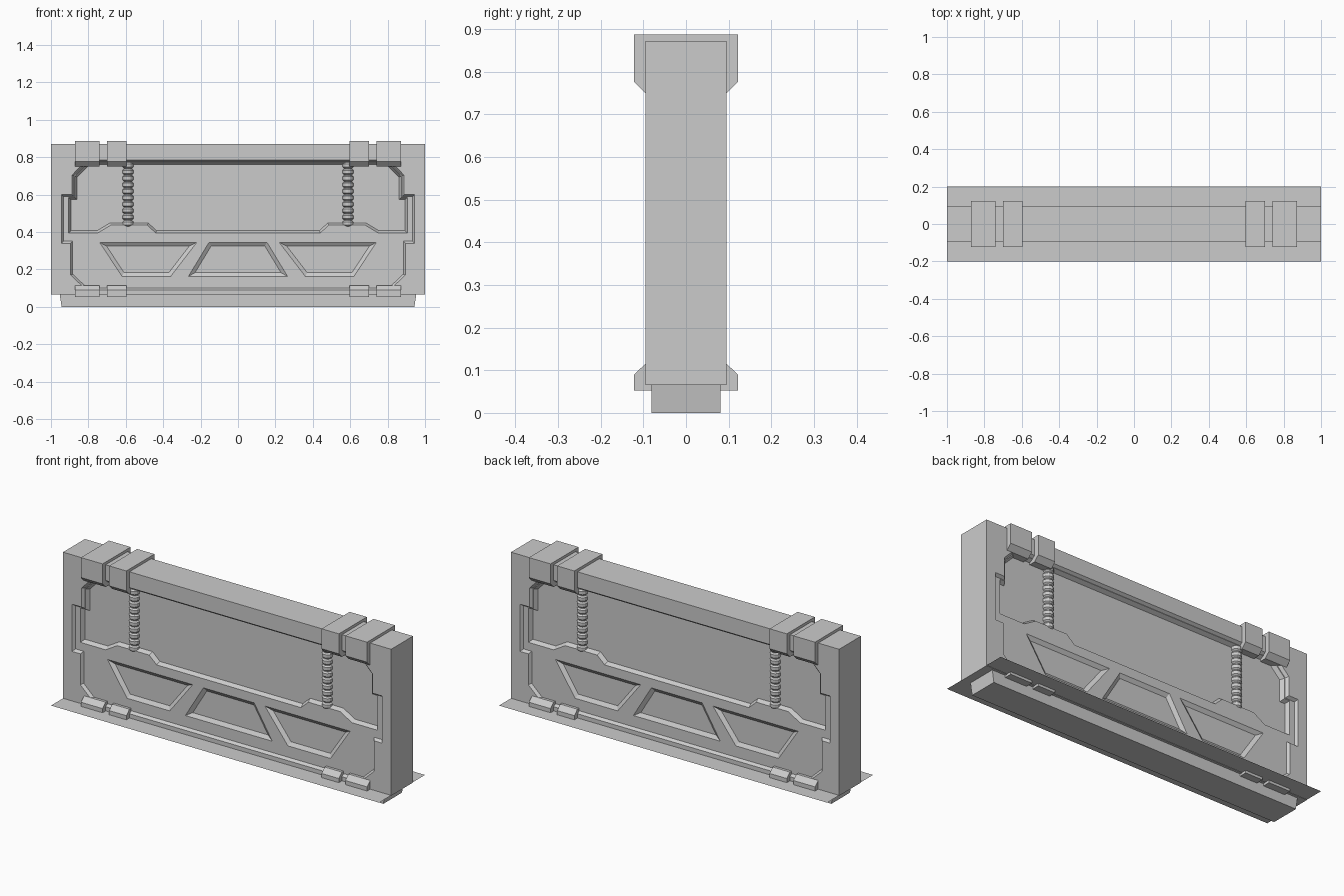
import bpy, bmesh, math
from mathutils import Vector

if "Cube" in bpy.data.objects:
    bpy.data.objects.remove(bpy.data.objects["Cube"])

FACE = 0.095  # half thickness of the wall


def finish(name, bm):
    bmesh.ops.recalc_face_normals(bm, faces=bm.faces)
    me = bpy.data.meshes.new(name)
    bm.to_mesh(me)
    bm.free()
    ob = bpy.data.objects.new(name, me)
    bpy.context.collection.objects.link(ob)
    return ob


def loft(bm, rings, cap=True):
    loops = [[bm.verts.new(p) for p in r] for r in rings]
    for a, b in zip(loops, loops[1:]):
        n = len(a)
        for i in range(n):
            bm.faces.new((a[i], a[(i + 1) % n], b[(i + 1) % n], b[i]))
    if cap:
        bm.faces.new(loops[0])
        bm.faces.new(loops[-1])


def inset_outline(pts, d):
    # mitred inward offset of a counter-clockwise outline
    out = []
    for i, p in enumerate(pts):
        p, a, b = Vector(p), Vector(pts[i - 1]), Vector(pts[(i + 1) % len(pts)])
        e, f = (p - a).normalized(), (b - p).normalized()
        n, m = Vector((-e.y, e.x)), Vector((-f.y, f.x))
        out.append(p + (n + m) * d / (1 + n.dot(m)))
    return out


def mirrored(half):
    return half + [(-x, z) for x, z in reversed(half)]


def carve(target, outlines, y0, y1, inset):
    # sloped-wall pockets cut into both broad faces
    bm = bmesh.new()
    for pts in outlines:
        inner = inset_outline(pts, inset)
        for s in (-1, 1):
            loft(bm, [[(x, s * 0.13, z) for x, z in pts],
                      [(x, s * y0, z) for x, z in pts],
                      [(x, s * y1, z) for x, z in inner]])
    cutter = finish("pocket_cutter", bm)
    cutter.hide_render = True
    mod = target.modifiers.new("pocket", 'BOOLEAN')
    mod.operation, mod.solver, mod.object = 'DIFFERENCE', 'EXACT', cutter
    bpy.context.view_layer.objects.active = target
    bpy.ops.object.modifier_apply(modifier=mod.name)
    bpy.data.objects.remove(cutter)


def rect(x, y, z):
    return [(-x, -y, z), (x, -y, z), (x, y, z), (-x, y, z)]


# wall body with carved panels
bm = bmesh.new()
loft(bm, [rect(1, FACE, 0.065), rect(1, FACE, 0.872)])
body = finish("wall_body", bm)

panel = mirrored([(0.81, 0.09), (0.895, 0.17), (0.895, 0.34), (0.945, 0.34),
                  (0.945, 0.60), (0.887, 0.60), (0.887, 0.705), (0.81, 0.785)])
upper = mirrored([(0.44, 0.395), (0.485, 0.437), (0.68, 0.437), (0.75, 0.395),
                  (0.905, 0.395), (0.905, 0.585), (0.873, 0.585),
                  (0.873, 0.698), (0.80, 0.772)])
side_trap = [(0.36, 0.163), (0.62, 0.163), (0.74, 0.345), (0.22, 0.345)]
mid_trap = [(-0.265, 0.163), (0.265, 0.163), (0.155, 0.345), (-0.155, 0.345)]
left_trap = [(-x, z) for x, z in (side_trap[1], side_trap[0], side_trap[3], side_trap[2])]

carve(body, [panel], FACE, 0.08, 0.011)
carve(body, [upper], 0.08, 0.058, 0.012)
carve(body, [side_trap, mid_trap, left_trap], 0.08, 0.066, 0.02)

# foot below the wall
bm = bmesh.new()
loft(bm, [rect(0.943, 0.081, 0), rect(0.953, 0.081, 0.066)])
finish("foot", bm)

# thin ground skirt
bm = bmesh.new()
bm.faces.new([bm.verts.new(p) for p in rect(1, 0.2, 0.067)])
finish("skirt_sheet", bm)

# clamps wrapping the top and bottom edges
top_half = [(0.095, 0.75), (0.122, 0.777), (0.122, 0.887)]
low_half = [(0.122, 0.053), (0.122, 0.09), (0.095, 0.115)]
for name, half in (("top_clamp", top_half), ("bottom_clamp", low_half)):
    prof = mirrored(half)
    for s in (-1, 1):
        for a, b in ((0.595, 0.70), (0.74, 0.872)):
            bm = bmesh.new()
            loft(bm, [[(s * x, y, z) for y, z in prof] for x in (a, b)])
            finish(name, bm)

# ribbed columns in the upper panels
RIBS, Z0, Z1 = 10, 0.43, 0.775
pitch = (Z1 - Z0) / RIBS
for cx in (-0.588, 0.588):
    for cy in (-0.06, 0.06):
        rings = []
        for i in range(RIBS):
            for t, r in ((0.0, 0.021), (0.2, 0.029), (0.7, 0.029), (0.9, 0.021)):
                rings.append([(cx + r * math.cos(k * math.tau / 12),
                               cy + r * math.sin(k * math.tau / 12),
                               Z0 + (i + t) * pitch) for k in range(12)])
        bm = bmesh.new()
        loft(bm, rings)
        finish("ribbed_column", bm)
